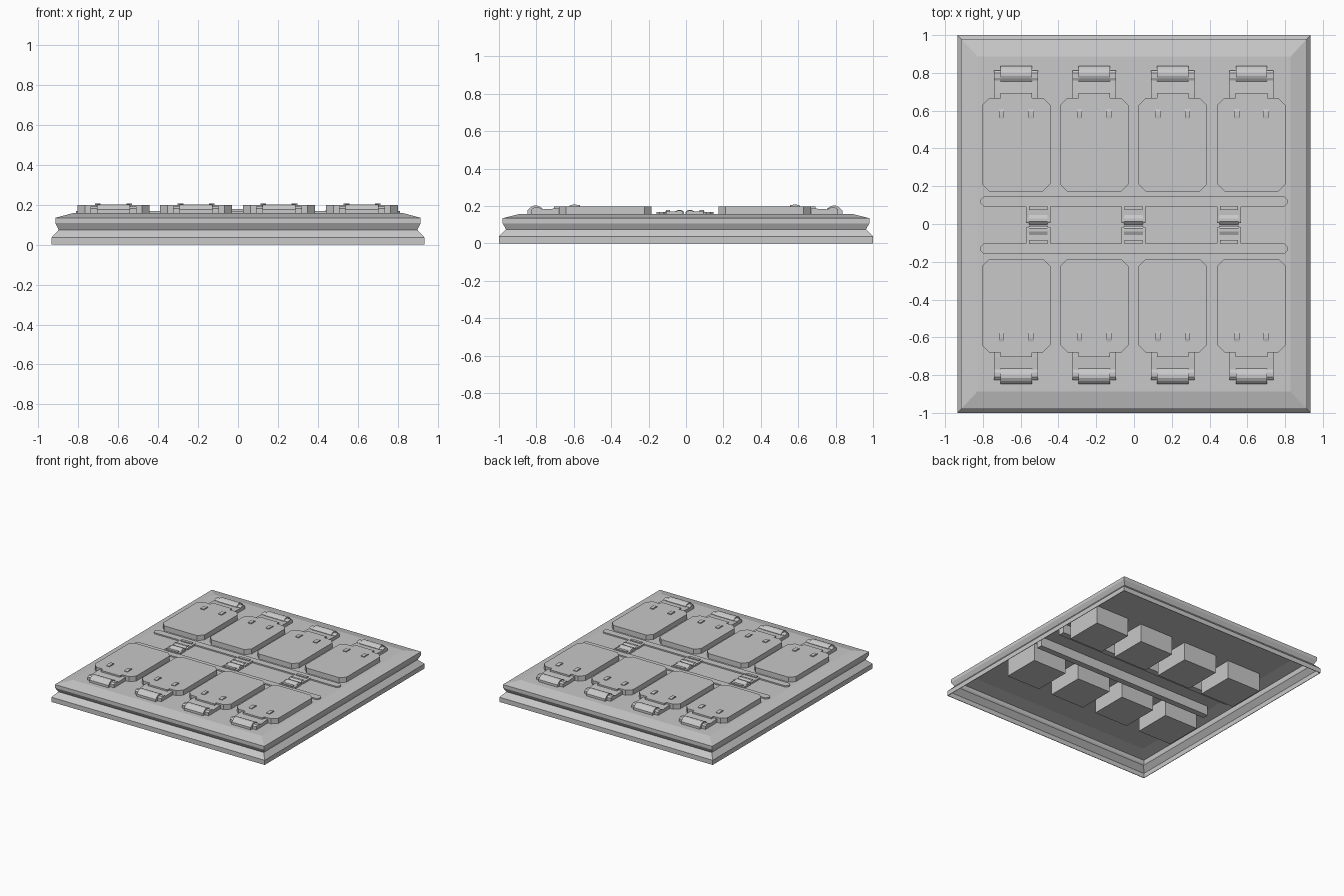
import bpy
import bmesh

old = bpy.data.objects.get("Cube")
if old:
    bpy.data.objects.remove(old, do_unlink=True)

# One plain grey for the whole panel
grey = bpy.data.materials.new("plain_grey")
grey.use_nodes = True
colour = (0.58, 0.58, 0.58, 1)
grey.diffuse_color = colour
grey.node_tree.nodes["Principled BSDF"].inputs["Base Color"].default_value = colour

DECK = 0.1565   # base height of everything standing on the panel
SHIFT = -0.006  # the deck fittings sit slightly forward of centre


def finish(name, bm):
    bmesh.ops.recalc_face_normals(bm, faces=bm.faces[:])
    mesh = bpy.data.meshes.new(name)
    bm.to_mesh(mesh)
    bm.free()
    mesh.materials.append(grey)
    obj = bpy.data.objects.new(name, mesh)
    bpy.context.collection.objects.link(obj)
    return obj


def loft(name, rings):
    """Skin matching point rings and cap both ends."""
    bm = bmesh.new()
    loops = [[bm.verts.new(p) for p in ring] for ring in rings]
    for a, b in zip(loops, loops[1:]):
        for i in range(len(a)):
            j = (i + 1) % len(a)
            bm.faces.new((a[i], a[j], b[j], b[i]))
    bm.faces.new(loops[0])
    bm.faces.new(loops[-1])
    return finish(name, bm)


def rect(cx, cy, hx, hy, z):
    return [(cx + sx * hx, cy + sy * hy, z)
            for sx, sy in ((-1, -1), (1, -1), (1, 1), (-1, 1))]


def octagon(cx, cy, hx, hy, cut, z):
    pts = []
    for sx, sy in ((-1, -1), (1, -1), (1, 1), (-1, 1)):
        pair = [(cx + sx * hx, cy + sy * (hy - cut), z),
                (cx + sx * (hx - cut), cy + sy * hy, z)]
        pts += pair if sx == sy else pair[::-1]
    return pts


def box(name, cx, cy, hx, hy, z0, z1):
    return loft(name, [rect(cx, cy, hx, hy, z) for z in (z0, z1)])


def extrude_x(name, cx, half, profile, side):
    """Sweep a (y, z) profile across x, flipped to the chosen side."""
    return loft(name, [[(cx + s * half, side * y + SHIFT, z) for y, z in profile]
                       for s in (-1, 1)])


# Sheet-thin hollow panel, open below; the inside follows the grooved edge
outer = [(0, 0), (0, 0.037), (0.035, 0.075), (0.018, 0.108),
         (0.018, 0.135), (0.105, 0.158)]
inner = [(d + 0.004, z - 0.003 if z > 0.1 else z) for d, z in outer]
loft("panel_shell", [rect(0, 0, 0.934 - d, 1 - d * 1.08, z)
                     for d, z in inner[::-1] + outer])

# Profiles of the outer latches and the small middle clips
latch_roll = [(0.76, DECK), (0.76, 0.186), (0.775, 0.196), (0.79, 0.202),
              (0.808, 0.202), (0.825, 0.193), (0.842, 0.176), (0.842, DECK)]
latch_tab = [(0.765, DECK), (0.765, 0.185), (0.78, 0.192), (0.805, 0.192),
             (0.819, 0.182), (0.819, DECK)]
latch_plate = [(0.66, DECK), (0.66, 0.186), (0.70, 0.186), (0.77, 0.182),
               (0.77, DECK)]
clip_roll = [(0.004, DECK), (0.004, 0.168), (0.018, 0.18), (0.034, 0.18),
             (0.054, 0.17), (0.054, DECK)]
clip_tab = [(0.01, DECK), (0.01, 0.17), (0.02, 0.175), (0.042, 0.175),
            (0.042, DECK)]
clip_plate = [(0.04, DECK), (0.04, 0.17), (0.08, 0.172), (0.105, 0.172),
              (0.105, DECK)]
catch = [(0.562, 0.19), (0.562, 0.205), (0.58, 0.207), (0.6, 0.207),
         (0.616, 0.203), (0.616, 0.19)]

for side, row in ((-1, "front"), (1, "back")):
    # Long rounded rail and its rib underneath
    rail_y = side * 0.125 + SHIFT
    loft(f"{row}_rail", [octagon(0, rail_y, 0.812, 0.027, 0.017, z)
                         for z in (DECK, 0.168)])
    box(f"{row}_rail_rib", 0, rail_y, 0.79, 0.024, 0.08, DECK)

    for n, x in enumerate((-0.624, -0.21, 0.205, 0.622), 1):
        tag = f"{row}_{n}"
        # Chamfered pad with its block below the deck
        loft(f"pad_{tag}", [octagon(x, side * 0.426 + SHIFT, 0.181, 0.247, 0.038, z)
                            for z in (DECK, 0.198)])
        box(f"pad_block_{tag}", x, side * 0.355 + SHIFT, 0.148, 0.15, 0.01, DECK)
        # Two small raised catches
        for s in (-1, 1):
            extrude_x(f"catch_{tag}", x + s * 0.078, 0.014, catch, side)
        # Latch at the outer end
        extrude_x(f"latch_roll_{tag}", x, 0.083, latch_roll, side)
        extrude_x(f"latch_tabs_{tag}", x, 0.116, latch_tab, side)
        extrude_x(f"latch_plate_{tag}", x, 0.116, latch_plate, side)
        box(f"latch_tongue_{tag}", x, side * 0.675 + SHIFT, 0.084, 0.024, DECK, 0.198)

    # Facing clips along the middle
    for n, x in enumerate((-0.507, -0.003, 0.503), 1):
        tag = f"{row}_{n}"
        for part, half, prof in (("roll", 0.05, clip_roll),
                                 ("tabs", 0.064, clip_tab),
                                 ("plate", 0.064, clip_plate)):
            extrude_x(f"clip_{part}_{tag}", x, half, prof, side)
        box(f"clip_tongue_{tag}", x, side * 0.09 + SHIFT, 0.048, 0.011, DECK, 0.18)
